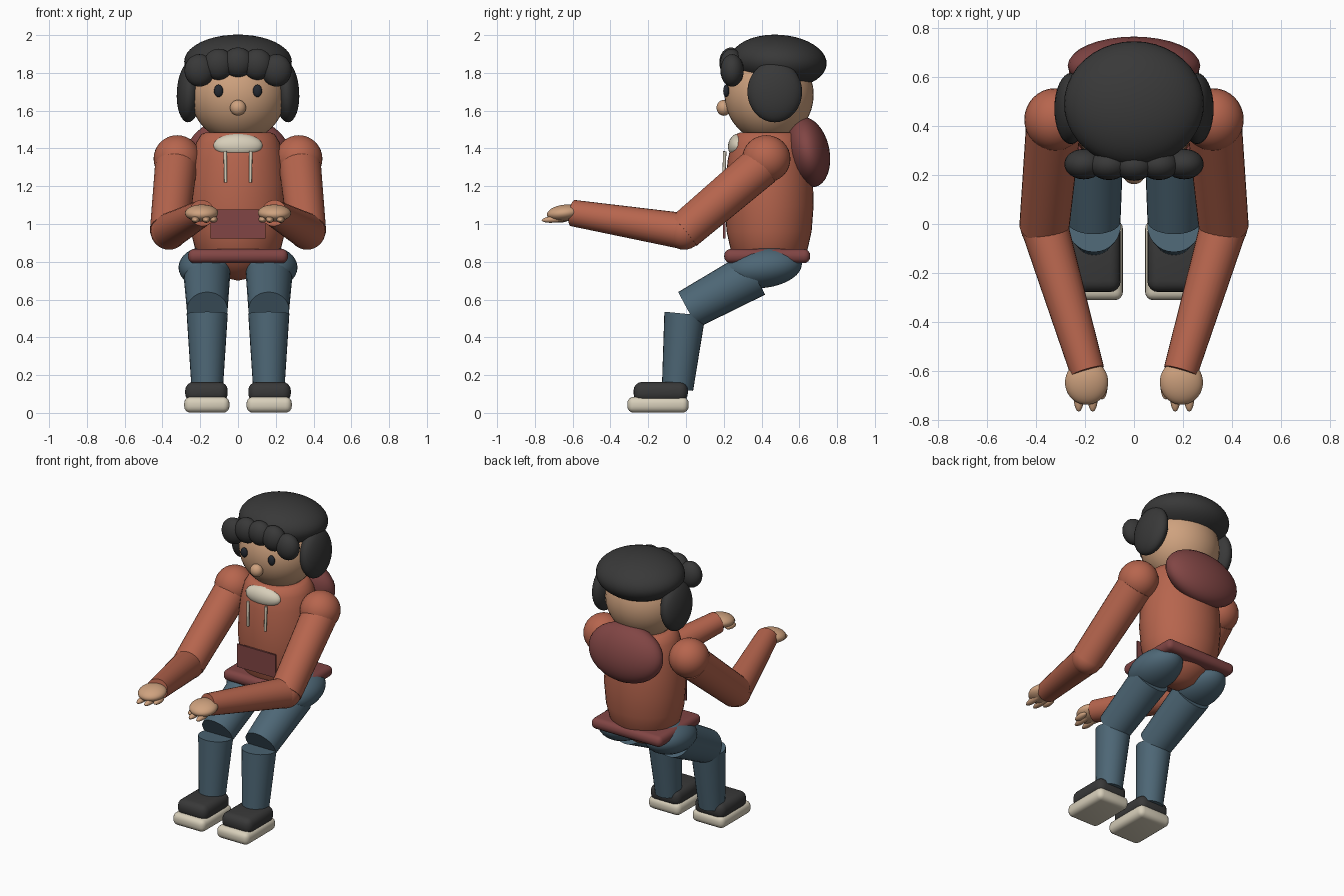
import bpy, bmesh, math
from mathutils import Vector, Matrix

if "Cube" in bpy.data.objects:
    bpy.data.objects.remove(bpy.data.objects["Cube"])


def mat(name, r, g, b):
    m = bpy.data.materials.new(name)
    m.diffuse_color = (r, g, b, 1)
    m.use_nodes = True
    m.node_tree.nodes["Principled BSDF"].inputs["Base Color"].default_value = m.diffuse_color
    return m


RUST = mat("rust fabric", .47, .13, .075)
MAROON = mat("maroon fabric", .22, .06, .058)
DENIM = mat("denim blue", .075, .135, .18)
BLACK = mat("charcoal", .04, .04, .04)
SKIN = mat("skin", .62, .36, .21)
CREAM = mat("cream", .68, .62, .49)
EYE = mat("eye dark", .018, .022, .03)


def finish(name, bm, material, angle=40):
    bmesh.ops.recalc_face_normals(bm, faces=bm.faces)
    me = bpy.data.meshes.new(name)
    bm.to_mesh(me)
    bm.free()
    me.materials.append(material)
    ob = bpy.data.objects.new(name, me)
    bpy.context.collection.objects.link(ob)
    bpy.context.view_layer.objects.active = ob
    ob.select_set(True)
    bpy.ops.object.shade_smooth_by_angle(angle=math.radians(angle))
    ob.select_set(False)
    return ob


def ball(name, loc, rad, material, rot=(0, 0, 0), seg=32):
    bm = bmesh.new()
    bmesh.ops.create_uvsphere(bm, u_segments=seg, v_segments=seg // 2, radius=1)
    ob = finish(name, bm, material)
    ob.location, ob.scale, ob.rotation_euler = loc, rad, rot
    return ob


def limb(name, a, b, ra, rb, material, seg=28):
    """Tapered cylinder running from point a to point b."""
    a, b = Vector(a), Vector(b)
    bm = bmesh.new()
    bmesh.ops.create_cone(bm, cap_ends=True, segments=seg, radius1=ra, radius2=rb,
                          depth=(b - a).length)
    turn = (b - a).to_track_quat('Z', 'Y').to_matrix().to_4x4()
    bmesh.ops.transform(bm, matrix=Matrix.Translation((a + b) / 2) @ turn, verts=bm.verts)
    return finish(name, bm, material)


def box(name, loc, size, material, bevel=0, rot=(0, 0, 0)):
    bm = bmesh.new()
    bmesh.ops.create_cube(bm, size=1)
    bmesh.ops.scale(bm, vec=size, verts=bm.verts)
    if bevel:
        bmesh.ops.bevel(bm, geom=bm.edges[:], offset=bevel, segments=4, profile=.5,
                        affect='EDGES')
    ob = finish(name, bm, material)
    ob.location, ob.rotation_euler = loc, rot
    return ob


def lathe(name, profile, center, depth, material, seg=40):
    """Profile of (radius, z) spun about z, then flattened front to back."""
    bm = bmesh.new()
    vs = [bm.verts.new((r, 0, z)) for r, z in profile]
    es = [bm.edges.new(p) for p in zip(vs, vs[1:])]
    bmesh.ops.spin(bm, geom=vs + es, cent=(0, 0, 0), axis=(0, 0, 1),
                   angle=2 * math.pi, steps=seg)
    bmesh.ops.remove_doubles(bm, verts=bm.verts, dist=.0005)
    ob = finish(name, bm, material)
    ob.location, ob.scale = center, (1, depth, 1)
    return ob


# Sweater body, hem, pocket and hood
lathe("sweater_body", [(0, .70), (.09, .72), (.17, .78), (.225, .86), (.25, .96), (.262, 1.1),
                       (.258, 1.22), (.243, 1.34), (.222, 1.43), (.195, 1.475), (.17, 1.485),
                       (0, 1.485)], (0, .44, 0), .90, RUST)
box("sweater_hem", (0, .43, .83), (.53, .455, .075), MAROON, .034)
box("front_pocket", (0, .202, 1.0), (.29, .012, .155), MAROON)
ball("hood", (0, .645, 1.38), (.27, .115, .188), MAROON, (.2, 0, 0))
ball("collar", (0, .275, 1.415), (.13, .052, .064), CREAM, (-.2, 0, 0))

# Head and face
ball("head", (0, .44, 1.685), (.252, .236, .25), SKIN, seg=40)
ball("nose", (0, .2, 1.615), (.042, .038, .042), SKIN)

# Hair crown and fringe
ball("hair_crown", (0, .49, 1.86), (.285, .255, .142), BLACK, (-.06, 0, 0), 40)
for i in range(-2, 3):
    k = abs(i)
    ball("hair_fringe", (i * .102, .238 + .003 * k, (1.855, 1.845, 1.813)[k]),
         (.08, .062, .08 + .003 * k), BLACK, seg=24)

for s, side in ((-1, "left"), (1, "right")):
    ball(side + "_eye", (s * .103, .213, 1.705), (.024, .016, .033), EYE, seg=20)
    ball(side + "_side_hair", (s * .257, .47, 1.70), (.067, .145, .162), BLACK, (0, s * -.06, 0))
    limb(side + "_drawstring", (s * .068, .205, 1.385), (s * .065, .2, 1.22), .009, .008, CREAM, 12)

    # Arm reaching forward
    elbow = (s * .365, -.01, .962)
    ball(side + "_shoulder", (s * .322, .425, 1.345), (.125, .128, .125), RUST)
    limb(side + "_upper_arm", (s * .328, .40, 1.31), elbow, .112, .102, RUST)
    ball(side + "_elbow", elbow, (.098, .098, .098), RUST)
    limb(side + "_forearm", elbow, (s * .19, -.60, 1.058), .096, .07, RUST)
    ball(side + "_hand", (s * .193, -.645, 1.058), (.088, .092, .044), SKIN, (.12, 0, s * .1))
    for x, y, r in ((.225, -.695, .07), (.168, -.695, .07), (.13, -.665, .05)):
        ball(side + "_finger", (s * x, y, 1.025), (.022, r, .018), SKIN, (.08, 0, 0), 16)

    # Seated leg
    ball(side + "_hip", (s * .172, .41, .77), (.143, .205, .108), DENIM, (.12, 0, 0))
    limb(side + "_thigh", (s * .165, .36, .735), (s * .163, .01, .545), .124, .108, DENIM)
    limb(side + "_shin", (s * .163, -.006, .525), (s * .163, -.045, .125), .109, .083, DENIM)

    # Shoe
    box(side + "_shoe_upper", (s * .167, -.134, .11), (.225, .287, .108), BLACK, .045)
    box(side + "_shoe_sole", (s * .165, -.148, .043), (.24, .325, .084), CREAM, .034)
